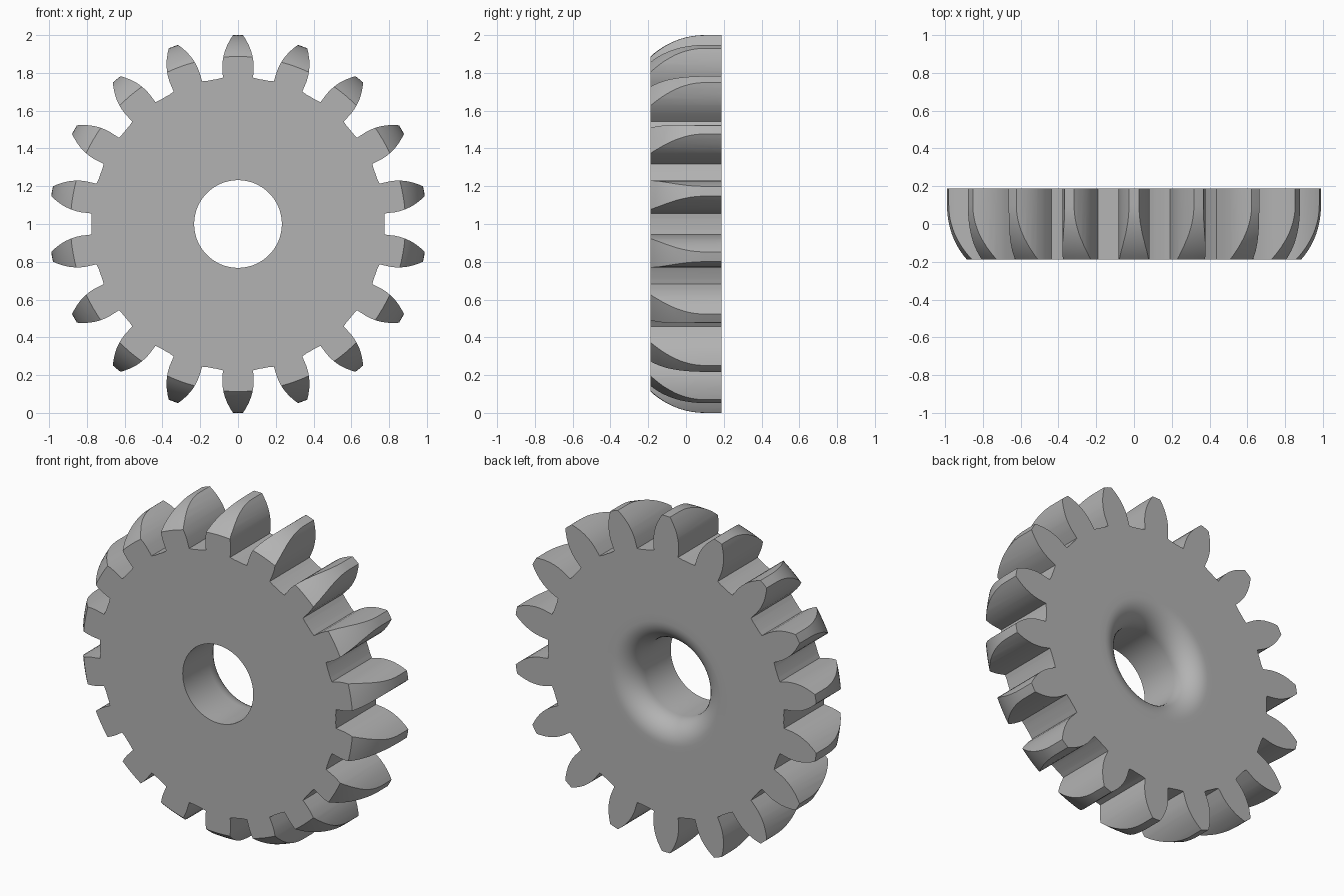
import bpy, bmesh, math
from mathutils import Vector, Matrix

cube = bpy.data.objects.get("Cube")
if cube:
    bpy.data.objects.remove(cube, do_unlink=True)

TEETH = 18
HALF = 0.188        # half thickness
ROOT = 0.775
BORE = 0.232
FILLET = 0.13       # rounding of the bore at the back
CROWN = 0.423       # rounding of the teeth towards the front
CENTRE = Vector((0, 0, 1))

steel = bpy.data.materials.new("steel grey")
steel.use_nodes = True
grey = (0.45, 0.45, 0.45, 1)
steel.diffuse_color = grey
steel.node_tree.nodes["Principled BSDF"].inputs["Base Color"].default_value = grey


def make_object(name, bm):
    bmesh.ops.recalc_face_normals(bm, faces=bm.faces)
    mesh = bpy.data.meshes.new(name)
    bm.to_mesh(mesh)
    bm.free()
    mesh.materials.append(steel)
    obj = bpy.data.objects.new(name, mesh)
    bpy.context.collection.objects.link(obj)
    return obj


def lathe(name, profile, steps):
    """Turn a closed (radius, y) profile around the gear axis."""
    bm = bmesh.new()
    rings = []
    for i in range(steps):
        a = math.tau * i / steps
        rings.append([bm.verts.new(CENTRE + Vector((r * math.sin(a), y, r * math.cos(a))))
                      for r, y in profile])
    n = len(profile)
    for i in range(steps):
        p, q = rings[i], rings[(i + 1) % steps]
        for j in range(n):
            k = (j + 1) % n
            bm.faces.new((p[j], p[k], q[k], q[j]))
    return make_object(name, bm)


def extrude_outline(name, outline, depth):
    """Prism along y from an (x, z) outline around the gear axis."""
    bm = bmesh.new()
    face = bm.faces.new([bm.verts.new(CENTRE + Vector((x, -depth, z))) for x, z in outline])
    grown = bmesh.ops.extrude_face_region(bm, geom=[face])["geom"]
    verts = [v for v in grown if isinstance(v, bmesh.types.BMVert)]
    bmesh.ops.translate(bm, verts=verts, vec=(0, 2 * depth, 0))
    return make_object(name, bm)


# Blank: bore rounded at the back, outer rim crowned towards the front
profile = [(BORE, -HALF)]
for i in range(11):
    a = math.pi / 2 * i / 10
    profile.append((BORE + FILLET * (1 - math.cos(a)), HALF - FILLET * (1 - math.sin(a))))
profile += [(0.40, HALF), (0.70, HALF), (1.0, HALF)]
crown_y = 0.10
sweep = math.asin((crown_y + HALF) / CROWN)
for i in range(13):
    a = sweep * i / 12
    profile.append((1 - CROWN * (1 - math.cos(a)), crown_y - CROWN * math.sin(a)))
profile.append((0.70, -HALF))
gear = lathe("gear_wheel", profile, 8 * TEETH)

# Tooth outline: flank as (radius, half width), mirrored and repeated
flank = [(ROOT, 0.080), (0.83, 0.083), (0.86, 0.0815), (0.89, 0.0765), (0.92, 0.068),
         (0.95, 0.0555), (0.98, 0.039), (1.0, 0.026), (1.03, 0.006)]
tooth = [(-w, r) for r, w in flank] + [(w, r) for r, w in reversed(flank)]
base = math.asin(flank[0][1] / ROOT)
pitch = math.tau / TEETH
for i in range(1, 4):                       # valley floor up to the next tooth
    a = base + (pitch - 2 * base) * i / 4
    tooth.append((ROOT * math.sin(a), ROOT * math.cos(a)))
outline = []
for t in range(TEETH):
    turn = Matrix.Rotation(-t * pitch, 2)
    outline += [tuple(turn @ Vector(p)) for p in tooth]
cutter = extrude_outline("tooth_cutter", outline, HALF + 0.1)
cutter.hide_render = True

# Cut the teeth, then smooth the curved surfaces
cut = gear.modifiers.new("teeth", "BOOLEAN")
cut.operation = "INTERSECT"
cut.solver = "EXACT"
cut.object = cutter
bpy.ops.object.select_all(action="DESELECT")
gear.select_set(True)
bpy.context.view_layer.objects.active = gear
bpy.ops.object.modifier_apply(modifier=cut.name)
bpy.data.objects.remove(cutter, do_unlink=True)
bpy.ops.object.shade_smooth_by_angle(angle=math.radians(25))
